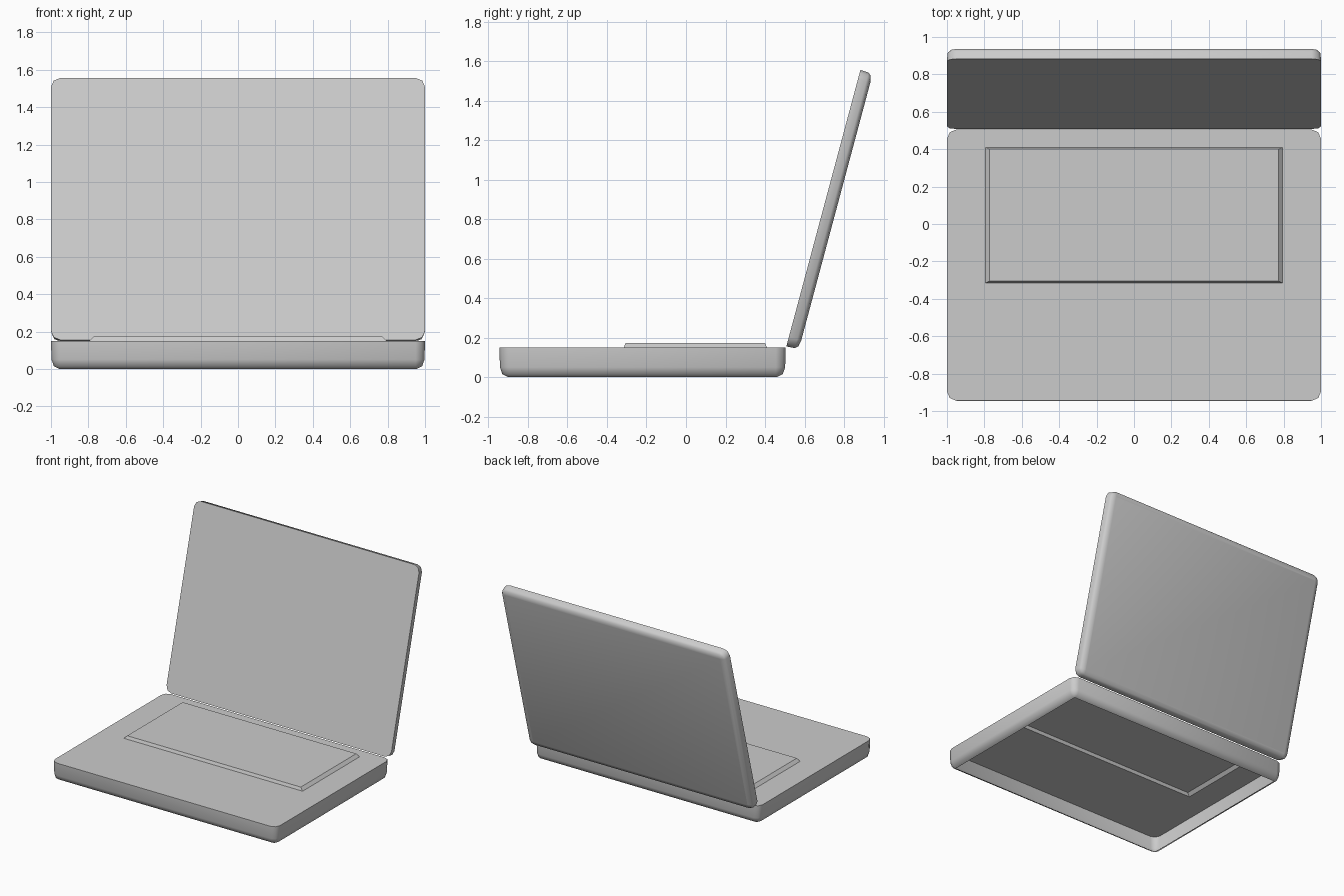
import bpy, bmesh
from math import sin, cos, pi, radians

if "Cube" in bpy.data.objects:
    bpy.data.objects.remove(bpy.data.objects["Cube"])

HALF_W, R = 1.0, 0.05


def rounded_loop(bm, y0, y1, inset, z, segs=2):
    """Rounded rectangle of vertices, shrunk by inset about fixed corner centres."""
    verts, r = [], R - inset
    corners = [(1, y1 - R), (-1, y1 - R), (-1, y0 + R), (1, y0 + R)]
    for k, (sx, cy) in enumerate(corners):
        for i in range(segs + 1):
            a = (k + i / segs) * pi / 2
            verts.append(bm.verts.new((sx * (HALF_W - R) + r * cos(a), cy + r * sin(a), z)))
    return verts


def bridge(bm, a, b):
    n = len(a)
    for i in range(n):
        bm.faces.new((a[i], b[i], b[(i + 1) % n], a[(i + 1) % n]))


def ring_edges(bm, loop):
    edges = []
    for i, v in enumerate(loop):
        w = loop[(i + 1) % len(loop)]
        edges.append(bm.edges.get((v, w)) or bm.edges.new((v, w)))
    return edges


def rect(bm, x, y0, y1, z):
    return [bm.verts.new(p) for p in ((x, y1, z), (-x, y1, z), (-x, y0, z), (x, y0, z))]


def finish(bm, name, smooth=True):
    bmesh.ops.recalc_face_normals(bm, faces=bm.faces)
    me = bpy.data.meshes.new(name)
    bm.to_mesh(me)
    bm.free()
    ob = bpy.data.objects.new(name, me)
    bpy.context.collection.objects.link(ob)
    if smooth:
        bpy.ops.object.select_all(action='DESELECT')
        bpy.context.view_layer.objects.active = ob
        ob.select_set(True)
        bpy.ops.object.shade_smooth_by_angle(angle=radians(50))
    return ob


def shell_walls(bm, y0, y1, profile):
    loops = [rounded_loop(bm, y0, y1, i, z) for i, z in profile]
    for a, b in zip(loops, loops[1:]):
        bridge(bm, a, b)
    return loops


# Base: hollow, open underneath, top plate cut out below the keyboard
KX, KY0, KY1, TOP = 0.795, -0.315, 0.41, 0.15
bm = bmesh.new()
loops = shell_walls(bm, -0.945, 0.505,
                    [(0, TOP), (0.003, 0.05), (0.015, 0.015), (0.045, 0.0)])
hole = rect(bm, KX, KY0, KY1, TOP)
bmesh.ops.triangle_fill(bm, use_beauty=True, normal=(0, 0, 1),
                        edges=ring_edges(bm, loops[0]) + ring_edges(bm, hole))
finish(bm, "base")

# Keyboard: raised panel with sloped sides, hollow from below
bm = bmesh.new()
low = rect(bm, KX, KY0, KY1, TOP)
high = rect(bm, KX - 0.023, KY0 + 0.01, KY1 - 0.01, TOP + 0.023)
bridge(bm, low, high)
bm.faces.new(high)
finish(bm, "keyboard", smooth=False)

# Lid: closed slab with rounded back edge, leaning back 15 degrees
bm = bmesh.new()
loops = shell_walls(bm, 0.0, 1.45,
                    [(0, 0.0), (0.003, -0.043), (0.015, -0.058), (0.045, -0.065)])
bm.faces.new(loops[0])
bm.faces.new(loops[-1])
lid = finish(bm, "lid")
lid.location = (0, 0.508, 0.155)
lid.rotation_euler = (radians(75), 0, 0)
